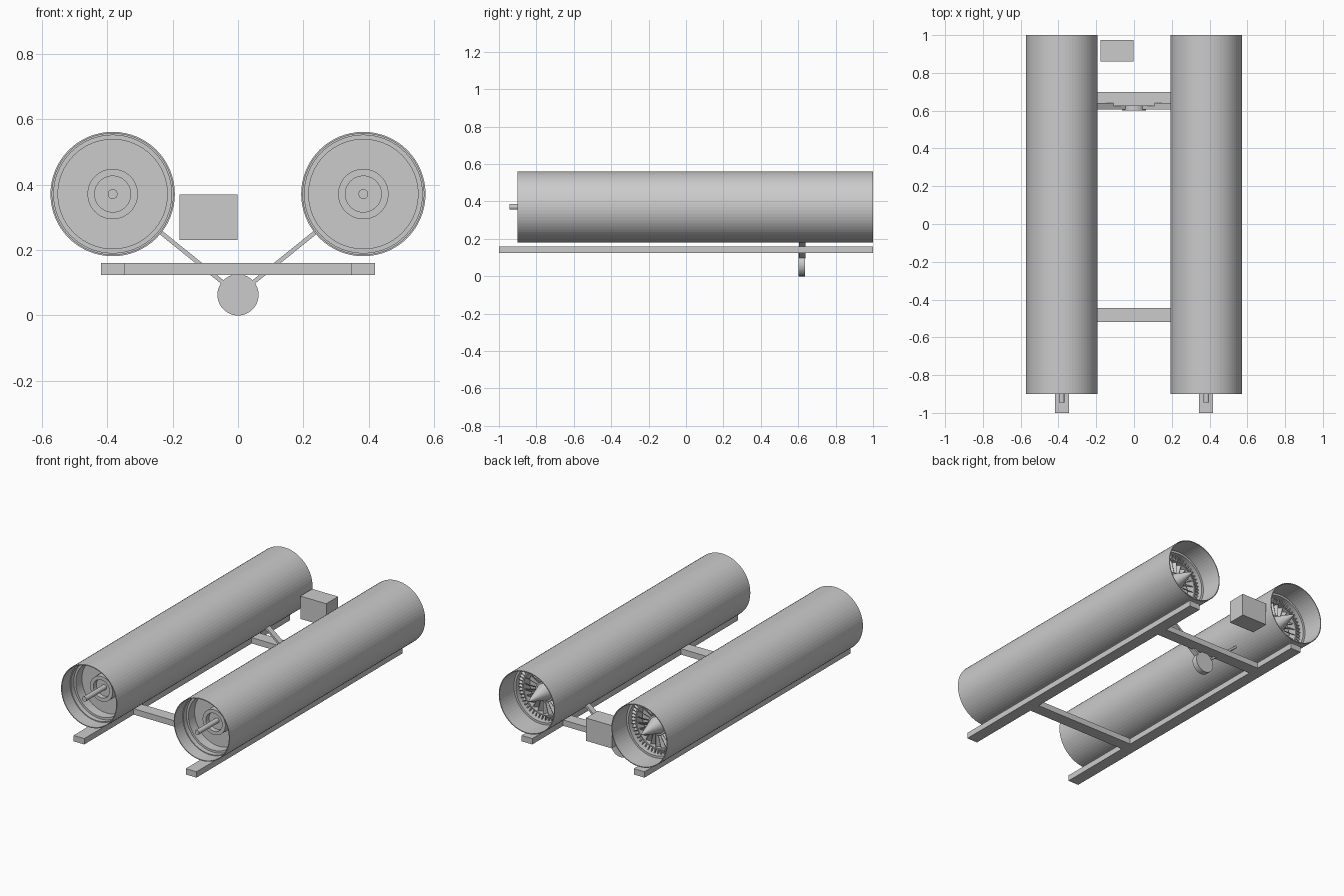
import bpy, bmesh, math
from mathutils import Matrix, Vector

if "Cube" in bpy.data.objects:
    bpy.data.objects.remove(bpy.data.objects["Cube"])

CX, CZ = 0.383, 0.371      # engine axis


def make(name, bm, loc=(0, 0, 0)):
    bmesh.ops.recalc_face_normals(bm, faces=bm.faces[:])
    me = bpy.data.meshes.new(name)
    bm.to_mesh(me)
    bm.free()
    ob = bpy.data.objects.new(name, me)
    ob.location = loc
    bpy.context.collection.objects.link(ob)
    return ob


def add_box(bm, lo, hi, mat=Matrix()):
    lo, hi = Vector(lo), Vector(hi)
    m = mat @ Matrix.Translation((lo + hi) / 2) @ Matrix.Diagonal((*(hi - lo), 1))
    bmesh.ops.create_cube(bm, size=1, matrix=m)


def box(name, lo, hi):
    bm = bmesh.new()
    add_box(bm, lo, hi)
    return make(name, bm)


def lathe(name, profile, closed=False, n=64, loc=(0, 0, 0)):
    """Spin (radius, y) points round the y axis."""
    bm = bmesh.new()
    vs = [bm.verts.new((r, y, 0)) for r, y in profile]
    es = [bm.edges.new(p) for p in zip(vs, vs[1:])]
    if closed:
        es.append(bm.edges.new((vs[-1], vs[0])))
    bmesh.ops.spin(bm, geom=vs + es, cent=(0, 0, 0), axis=(0, 1, 0),
                   angle=2 * math.pi, steps=n)
    bmesh.ops.remove_doubles(bm, verts=bm.verts[:], dist=1e-5)
    return make(name, bm, loc)


def blades(name, y, r0, r1, count, chord, thick, pitch, loc):
    bm = bmesh.new()
    for i in range(count):
        m = (Matrix.Rotation(2 * math.pi * i / count, 4, 'Y')
             @ Matrix.Translation((0, y, 0)) @ Matrix.Rotation(pitch, 4, 'Z'))
        add_box(bm, (-thick / 2, -chord / 2, r0), (thick / 2, chord / 2, r1), m)
    return make(name, bm, loc)


for side, s in (("left", -1), ("right", 1)):
    loc = (s * CX, 0, CZ)
    # outer engine casing, open at both ends
    lathe(side + "_casing", [(0.19, -0.9), (0.19, 1), (0.185, 1), (0.185, -0.9)],
          True, loc=loc)
    # intake: stepped ring, recessed wall and hub
    lathe(side + "_intake_ring", [(0.185, -0.82), (0.18, -0.82), (0.18, -0.79),
          (0.167, -0.79), (0.167, -0.72), (0.185, -0.72)], True, loc=loc)
    lathe(side + "_intake_hub", [(0.17, -0.73), (0.077, -0.73), (0.077, -0.78),
          (0.055, -0.78), (0.055, -0.75), (0, -0.75)], loc=loc)
    lathe(side + "_shaft", [(0, -0.945), (0.015, -0.945), (0.015, 0.75), (0, 0.75)],
          n=24, loc=loc)
    # exhaust: back wall, rings, turbine blades and tail cone
    lathe(side + "_turbine_wall", [(0.185, 0.76), (0.06, 0.76), (0.06, 0.83),
          (0.05, 0.83), (0, 0.99)], loc=loc)
    lathe(side + "_turbine_shroud", [(0.14, 0.77), (0.148, 0.77), (0.148, 0.83),
          (0.14, 0.83)], True, loc=loc)
    lathe(side + "_exhaust_ring", [(0.172, 0.76), (0.185, 0.76), (0.185, 0.86),
          (0.172, 0.86)], True, loc=loc)
    blades(side + "_turbine_blades", 0.80, 0.055, 0.142, 24, 0.05, 0.004, 0.6, loc)
    blades(side + "_guide_vanes", 0.81, 0.146, 0.174, 48, 0.05, 0.006, -0.4, loc)
    # skid rail under each engine
    a, b = sorted((s * 0.345, s * 0.418))
    box(side + "_rail", (a, -1, 0.124), (b, 1, 0.16))
    # diagonal wheel strut
    p, q = Vector((s * 0.045, 0.6225, 0.1)), Vector((s * 0.24, 0.6225, 0.257))
    bm = bmesh.new()
    d = q - p
    m = Matrix.Translation(p) @ Matrix.Rotation(math.atan2(d.x, d.z), 4, 'Y')
    add_box(bm, (-0.0065, -0.0175, 0), (0.0065, 0.0175, d.length), m)
    make(side + "_strut", bm)

# cross bars between the rails
box("front_cross_bar", (-0.345, -0.52, 0.124), (0.345, -0.445, 0.16))
box("rear_cross_bar", (-0.345, 0.625, 0.124), (0.345, 0.70, 0.16))

# wheel and control box
lathe("wheel", [(0, 0.602), (0.063, 0.602), (0.063, 0.637), (0, 0.637)],
      n=48, loc=(0, 0, 0.063))
box("control_box", (-0.178, 0.86, 0.23), (-0.002, 0.975, 0.37))
